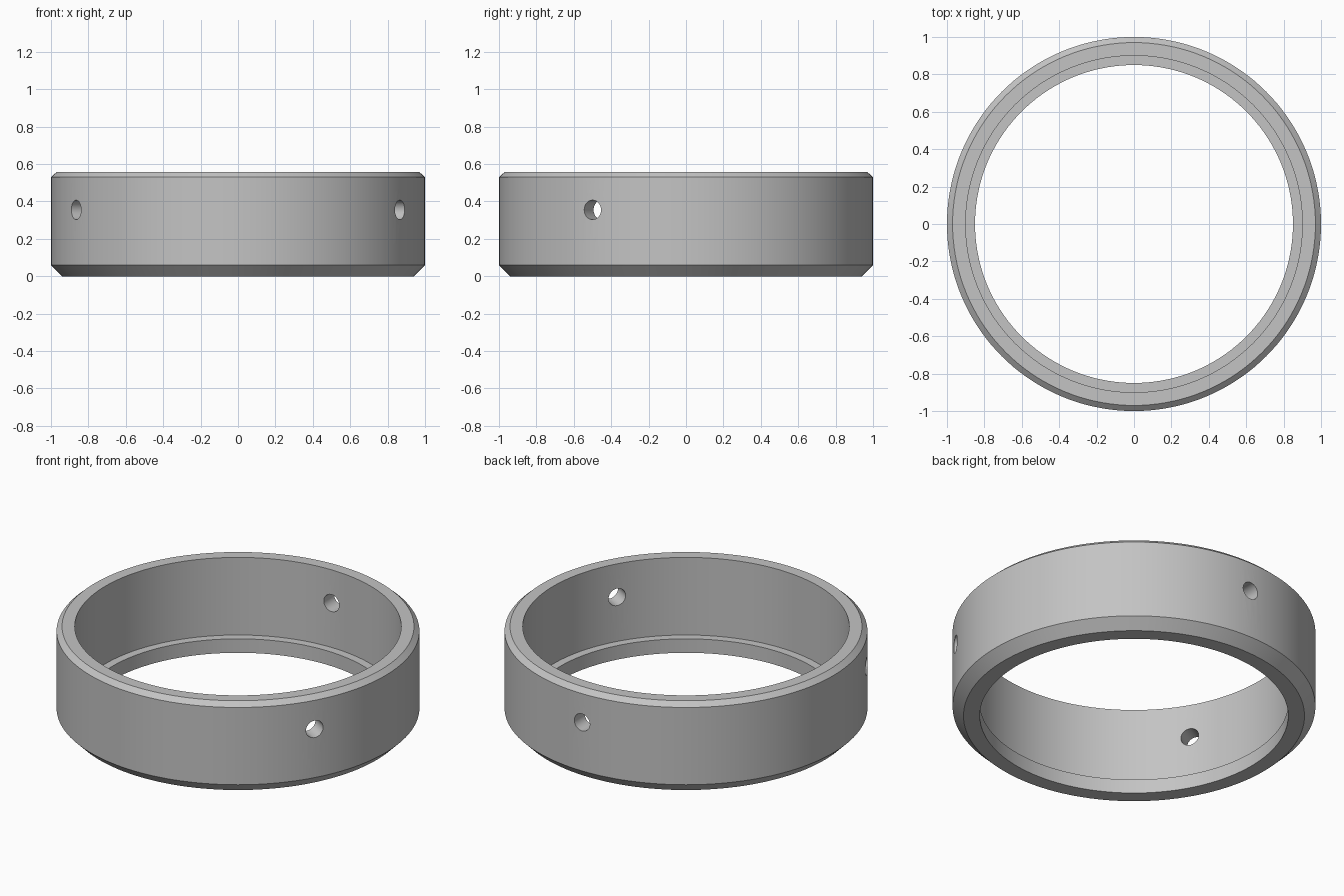
import bpy
import bmesh
import math
from mathutils import Matrix, Vector

cube = bpy.data.objects.get("Cube")
if cube:
    bpy.data.objects.remove(cube, do_unlink=True)

SEGMENTS = 144
HOLE_ANGLES = (-30, 90, 210)
HOLE_RADIUS, HOLE_Z = 0.052, 0.355

# Plain grey metal
grey = bpy.data.materials.new("grey metal")
grey.use_nodes = True
colour = (0.55, 0.55, 0.55, 1)
grey.diffuse_color = colour
grey.node_tree.nodes["Principled BSDF"].inputs["Base Color"].default_value = colour


def add_object(name, bm):
    bmesh.ops.recalc_face_normals(bm, faces=bm.faces)
    mesh = bpy.data.meshes.new(name)
    bm.to_mesh(mesh)
    bm.free()
    mesh.materials.append(grey)
    obj = bpy.data.objects.new(name, mesh)
    bpy.context.collection.objects.link(obj)
    return obj


# Collar: chamfered outside, stepped bore with a small lip at the bottom
profile = [(0.85, 0), (0.94, 0), (1, 0.06), (1, 0.53), (0.97, 0.557),
           (0.90, 0.557), (0.90, 0.085), (0.85, 0.085)]
bm = bmesh.new()
verts = [bm.verts.new((r, 0, z)) for r, z in profile]
edges = [bm.edges.new((v, verts[i - 1])) for i, v in enumerate(verts)]
bmesh.ops.spin(bm, geom=verts + edges, cent=(0, 0, 0), axis=(0, 0, 1),
               angle=math.tau, steps=SEGMENTS, use_merge=True)
bmesh.ops.remove_doubles(bm, verts=bm.verts, dist=1e-5)
collar = add_object("collar_ring", bm)

# Three radial screw holes
bm = bmesh.new()
for angle in HOLE_ANGLES:
    matrix = (Matrix.Rotation(math.radians(angle), 4, 'Z')
              @ Matrix.Translation(Vector((0.95, 0, HOLE_Z)))
              @ Matrix.Rotation(math.pi / 2, 4, 'Y'))
    bmesh.ops.create_cone(bm, cap_ends=True, segments=40, radius1=HOLE_RADIUS,
                          radius2=HOLE_RADIUS, depth=0.3, matrix=matrix)
cutter = add_object("screw_hole_cutter", bm)

boolean = collar.modifiers.new("Screw holes", 'BOOLEAN')
boolean.operation = 'DIFFERENCE'
boolean.solver = 'EXACT'
boolean.object = cutter

bpy.ops.object.select_all(action='DESELECT')
collar.select_set(True)
bpy.context.view_layer.objects.active = collar
bpy.ops.object.modifier_apply(modifier=boolean.name)
bpy.data.objects.remove(cutter, do_unlink=True)

# Smooth walls, crisp chamfers and hole rims
bpy.ops.object.shade_smooth_by_angle(angle=math.radians(25))
